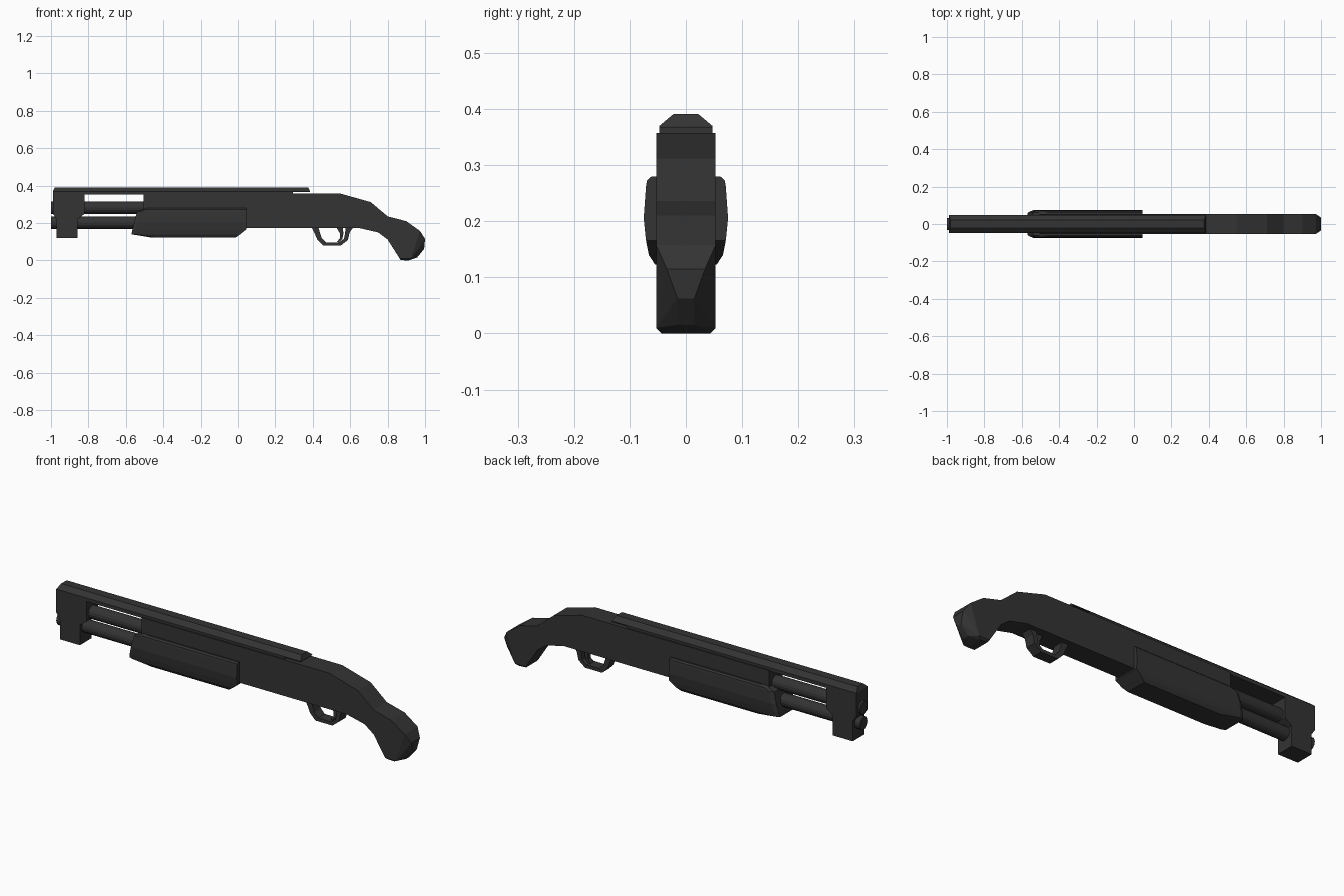
import bpy, bmesh, math
from mathutils import Matrix

mat = bpy.data.materials.new("dark_gunmetal")
mat.diffuse_color = (0.033, 0.033, 0.033, 1)


def finish(name, bm):
    bmesh.ops.recalc_face_normals(bm, faces=bm.faces)
    me = bpy.data.meshes.new(name)
    bm.to_mesh(me)
    bm.free()
    me.materials.append(mat)
    ob = bpy.data.objects.new(name, me)
    bpy.context.collection.objects.link(ob)
    return ob


def prism(name, pts, half):
    """Extrude an (x, z) side profile across y."""
    bm = bmesh.new()
    face = bm.faces.new([bm.verts.new((x, -half, z)) for x, z in pts])
    res = bmesh.ops.extrude_face_region(bm, geom=[face])
    vs = [g for g in res["geom"] if isinstance(g, bmesh.types.BMVert)]
    bmesh.ops.translate(bm, verts=vs, vec=(0, 2 * half, 0))
    return finish(name, bm)


def hull(name, pts):
    """Convex solid from (x, half width, z) points mirrored in y."""
    bm = bmesh.new()
    for x, y, z in pts:
        for s in (-1, 1):
            bm.verts.new((x, s * y, z))
    bmesh.ops.convex_hull(bm, input=bm.verts)
    bmesh.ops.dissolve_limit(bm, angle_limit=0.02, verts=bm.verts, edges=bm.edges)
    return finish(name, bm)


def tube(name, x0, x1, z, r):
    bm = bmesh.new()
    m = Matrix.Translation(((x0 + x1) / 2, 0, z)) @ Matrix.Rotation(math.pi / 2, 4, 'Y')
    bmesh.ops.create_cone(bm, cap_ends=True, segments=16, radius1=r, radius2=r,
                          depth=x1 - x0, matrix=m)
    return finish(name, bm)


def band(name, outer, inner, half):
    """Open strip between two (x, z) paths, given thickness across y."""
    return prism(name, outer + inner[::-1], half)


# Receiver flowing into the grip neck
prism("receiver", [(-0.505, 0.357), (0.55, 0.357), (0.71, 0.312), (0.80, 0.236),
                   (0.90, 0.21), (0.80, 0.112), (0.75, 0.15), (0.65, 0.173),
                   (-0.505, 0.173)], 0.053)

# Faceted grip end
hull("grip_end", [(0.90, 0.053, 0.21), (0.80, 0.053, 0.112), (0.973, 0.053, 0.158),
                  (0.866, 0.053, 0.01), (0.925, 0.053, 0.01), (0.91, 0.043, 0.0),
                  (0.87, 0.043, 0.002), (1.0, 0.034, 0.115), (0.995, 0.015, 0.062),
                  (0.957, 0.015, 0.015)])

# Top rail and its narrower base
hull("top_rail", [(x, y, z) for x in (-0.99, 0.385)
                  for y, z in ((0.047, 0.366), (0.047, 0.37))]
     + [(x, 0.022, 0.391) for x in (-0.98, 0.375)])
prism("rail_base", [(-0.99, 0.352), (0.295, 0.352), (0.295, 0.368), (-0.99, 0.368)], 0.047)

# Muzzle block clamping both tubes
prism("muzzle_block", [(-0.99, 0.366), (-0.82, 0.366), (-0.82, 0.25), (-0.857, 0.222),
                       (-0.857, 0.12), (-0.97, 0.12), (-0.97, 0.222), (-0.99, 0.25)], 0.047)
tube("barrel", -1.0, -0.48, 0.282, 0.033)
tube("magazine_tube", -1.0, -0.48, 0.202, 0.033)

# Pump fore-end with bulging sides
pump = []
for z, x0, x1, w in ((0.123, -0.465, -0.012, 0.055), (0.14, -0.57, 0.012, 0.066),
                     (0.166, -0.565, 0.045, 0.071), (0.205, -0.555, 0.045, 0.075),
                     (0.262, -0.54, 0.045, 0.071), (0.273, -0.51, 0.045, 0.069),
                     (0.28, -0.487, 0.045, 0.061)):
    pump += [(x0, w - 0.008, z), (x0 + 0.02, w, z), (x1, w, z)]
hull("pump", pump)

# Trigger guard and trigger
band("trigger_guard",
     [(0.393, 0.178), (0.41, 0.145), (0.425, 0.11), (0.455, 0.08), (0.55, 0.08),
      (0.588, 0.11), (0.597, 0.15), (0.617, 0.178)],
     [(0.43, 0.178), (0.438, 0.15), (0.448, 0.12), (0.47, 0.097), (0.54, 0.097),
      (0.567, 0.116), (0.573, 0.15), (0.575, 0.178)], 0.027)
band("trigger", [(0.525, 0.178), (0.545, 0.145), (0.545, 0.12), (0.53, 0.1)],
     [(0.56, 0.178), (0.564, 0.145), (0.558, 0.115), (0.537, 0.096)], 0.012)
